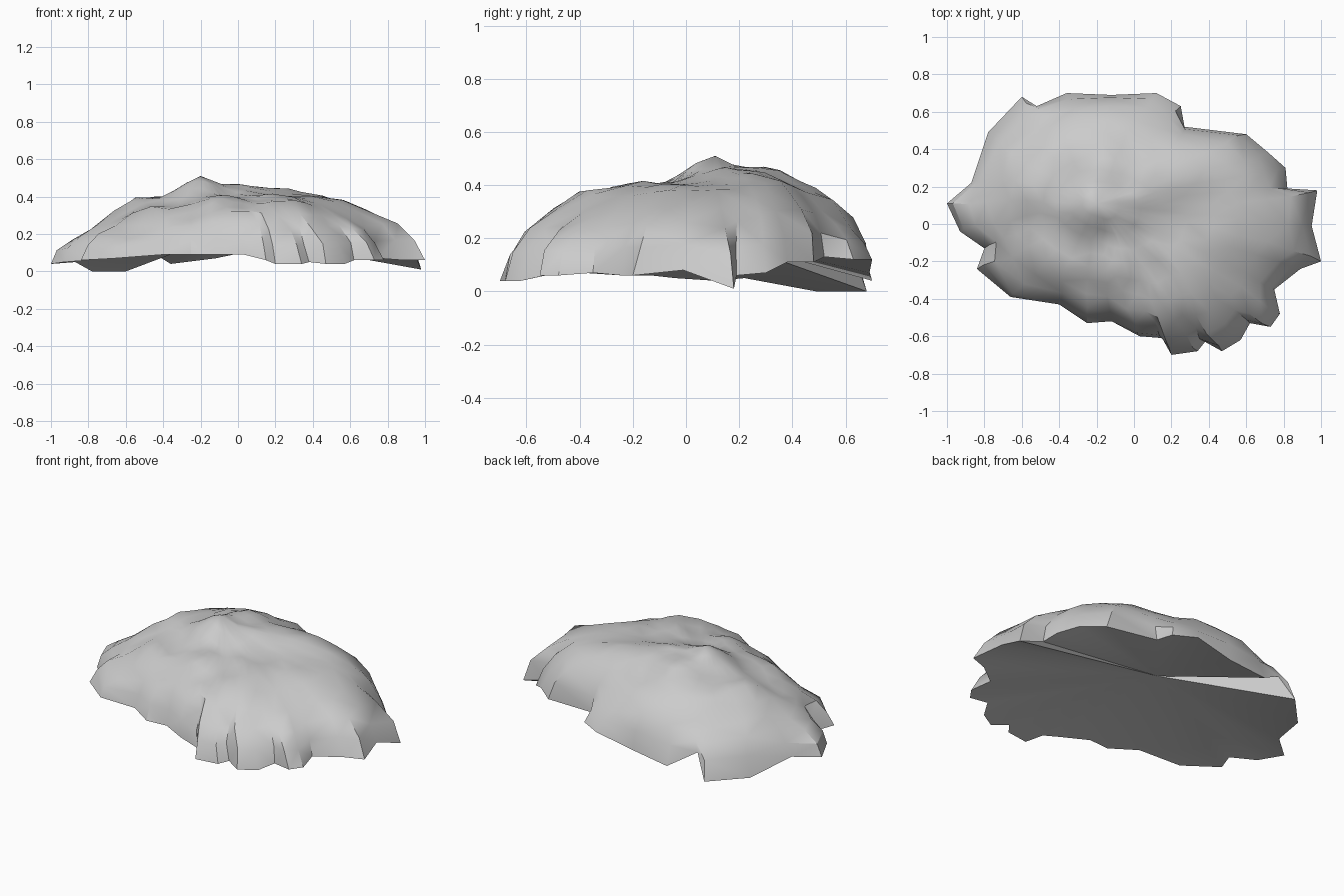
import bpy, bmesh, random
from mathutils import Vector, noise

if "Cube" in bpy.data.objects:
    bpy.data.objects.remove(bpy.data.objects["Cube"])

random.seed(4)

# ragged lower rim (x, y, z), counter-clockwise from the left tip
RIM = [(-1, .11, .04), (-.93, -.04, .05), (-.8, -.13, .06), (-.84, -.24, .06),
       (-.66, -.39, .07), (-.4, -.43, .09), (-.25, -.53, .09), (-.12, -.52, .09),
       (.03, -.6, .09), (.15, -.61, .06), (.2, -.7, .04), (.34, -.68, .04),
       (.38, -.63, .05), (.47, -.68, .04), (.57, -.62, .04), (.62, -.53, .06),
       (.73, -.55, .06), (.78, -.48, .06), (.75, -.35, .07), (.89, -.24, .06),
       (1, -.2, .06), (.95, -.01, .08), (.98, .18, .01), (.82, .19, .06),
       (.81, .3, .07), (.72, .38, .11), (.6, .48, .11), (.27, .52, .13),
       (.25, .63, .12), (.12, .7, .12), (-.12, .69, .07), (-.36, .7, .04),
       (-.52, .63, .14), (-.6, .68, 0), (-.78, .49, 0), (-.87, .22, .05)]

# heights of the main humps, gullies and slopes (x, y, z)
HUMPS = [(-.88, .1, .23), (-.7, .33, .28), (-.7, -.08, .27), (-.62, .42, .31),
         (-.52, .53, .26), (-.42, .4, .38), (-.36, .57, .34), (-.5, .2, .4),
         (-.45, -.15, .35), (-.62, -.3, .22), (-.3, .35, .43), (0, .5, .38),
         (.1, .6, .29), (-.2, .11, .49), (-.15, .28, .47), (.05, .2, .46),
         (.25, .25, .44), (.45, .35, .4), (.4, 0, .4), (.6, .15, .38),
         (.78, .1, .34), (.72, -.2, .34), (.2, -.15, .41), (-.1, -.2, .4),
         (-.3, -.38, .3), (0, -.42, .34), (.25, -.38, .38), (.25, -.6, .3),
         (.5, -.45, .33), (.65, -.42, .29)]

PEAK = Vector((-.2, .11, .51))
UNDERSIDE = Vector((-.07, .12, .2))

# (distance from the peak, share of full height) for each ring
RINGS = [(1, 0), (.965, .38), (.89, .69), (.79, .9), (.67, 1), (.55, 1),
         (.43, 1), (.32, 1), (.21, 1), (.11, 1)]


def height(x, y):
    total = weight = 0
    for hx, hy, hz in HUMPS:
        w = 1 / (((x - hx) ** 2 + (y - hy) ** 2 + .002) ** 1.6)
        total += w * hz
        weight += w
    return total / weight


def softened(i, amount):
    """Rim point blended towards its neighbours, so inner rings lose the spikes."""
    n = len(RIM)
    near = [Vector(RIM[(i + k) % n]) for k in (-2, -1, 0, 1, 2)]
    return Vector(RIM[i]).lerp(sum(near, Vector()) / 5, amount)


bm = bmesh.new()
rings = []
for s, share in RINGS:
    ring = []
    for i in range(len(RIM)):
        rim = softened(i, min(1, (1 - s) * 2.5))
        rough = .014 * min(s, .8) if share else 0
        x = PEAK.x + (rim.x - PEAK.x) * s + random.uniform(-rough, rough)
        y = PEAK.y + (rim.y - PEAK.y) * s + random.uniform(-rough, rough)
        z = rim.z + (height(x, y) - rim.z) * share
        z += share * .016 * noise.noise(Vector((x * 7, y * 10, 0)))
        ring.append(bm.verts.new((x, y, min(z, .5))))
    rings.append(ring)

# rocky skin, peak fan and hollow underside fan
top, low = bm.verts.new(PEAK), bm.verts.new(UNDERSIDE)
n = len(RIM)
for i in range(n):
    j = (i + 1) % n
    for a, b in zip(rings, rings[1:]):
        bm.faces.new((a[i], a[j], b[j], b[i]))
    bm.faces.new((rings[-1][i], rings[-1][j], top))
    bm.faces.new((rings[0][j], rings[0][i], low))
bmesh.ops.triangulate(bm, faces=bm.faces[:])
bmesh.ops.recalc_face_normals(bm, faces=bm.faces[:])

mesh = bpy.data.meshes.new("rock_mound")
bm.to_mesh(mesh)
bm.free()
rock = bpy.data.objects.new("rock_mound", mesh)
bpy.context.collection.objects.link(rock)
bpy.context.view_layer.objects.active = rock
rock.select_set(True)
bpy.ops.object.shade_smooth_by_angle(angle=.6)
